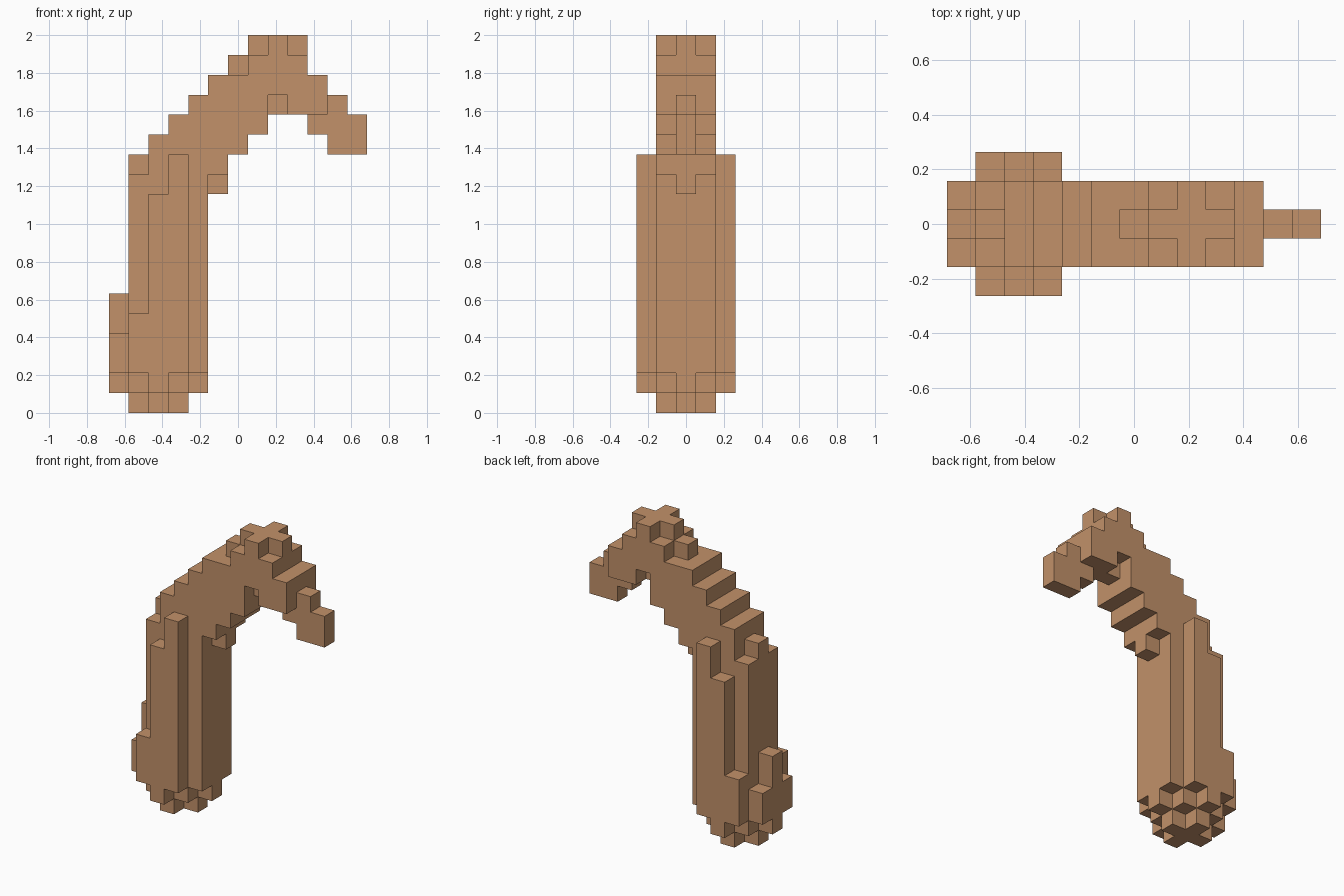
import bpy, bmesh
from mathutils import Vector

cube = bpy.data.objects.get("Cube")
if cube:
    bpy.data.objects.remove(cube, do_unlink=True)

UNIT = 2 / 19          # edge of one block
CENTRE = 6             # middle block along x
AXIS = 2               # block column in the middle of the handle

wood = bpy.data.materials.new("light_brown_wood")
wood.use_nodes = True
BROWN = (0.54, 0.285, 0.143, 1)
wood.diffuse_color = BROWN
wood.node_tree.nodes["Principled BSDF"].inputs["Base Color"].default_value = BROWN


def column(x, sides, low, high):
    """Blocks of one x column, mirrored front to back, from low up to high."""
    return {(x, s * y, z) for y in sides for s in (-1, 1) for z in range(low, high)}


def diamond(radius, z):
    span = range(-radius, radius + 1)
    return {(AXIS + a, b, z) for a in span for b in span if abs(a) + abs(b) <= radius}


def build(name, cells, solid):
    """Make the outer faces of a set of blocks and merge the flat areas."""
    bm = bmesh.new()
    points = {}

    def vert(p):
        key = tuple(round(2 * c) for c in p)
        if key not in points:
            x, y, z = p
            points[key] = bm.verts.new(((x - CENTRE) * UNIT, y * UNIT, (z + 0.5) * UNIT))
        return points[key]

    for cell in sorted(cells):
        for axis in range(3):
            for sign in (-1, 1):
                n = Vector((0, 0, 0))
                n[axis] = sign
                if tuple(int(c + d) for c, d in zip(cell, n)) in solid:
                    continue
                u = Vector((0, 0, 0))
                u[(axis + 1) % 3] = 1
                v = n.cross(u)
                mid = Vector(cell) + n / 2
                bm.faces.new([vert(mid + (a * u + b * v) / 2)
                              for a, b in ((-1, -1), (1, -1), (1, 1), (-1, 1))])
    bmesh.ops.dissolve_limit(bm, angle_limit=0.01, verts=bm.verts[:], edges=bm.edges[:])
    mesh = bpy.data.meshes.new(name)
    bm.to_mesh(mesh)
    bm.free()
    mesh.materials.append(wood)
    bpy.context.collection.objects.link(bpy.data.objects.new(name, mesh))


parts = {}

# Rounded foot of the handle
parts["handle_foot"] = diamond(1, 0) | diamond(2, 1)

# Upright handle with stepped outer ribs
handle = column(1, (0, 1), 2, 12)
for x in (2, 3, 4):
    handle |= column(x, (0, 1), 2, 13)
for x, top in ((1, 5), (2, 11), (3, 13)):
    handle |= column(x, (2,), 2, top)
parts["handle"] = handle

# Spur low on the outer side of the handle
parts["heel_spur"] = column(0, (0,), 2, 6) | column(0, (1,), 2, 4)

# Slanted neck: (x, bottom, top) across the full width
neck = column(1, (0,), 12, 13) | column(5, (0,), 11, 12) | column(6, (0,), 17, 18)
for x, low, high in ((2, 13, 14), (3, 13, 15), (4, 13, 16), (5, 12, 17), (6, 13, 17)):
    neck |= column(x, (0, 1), low, high)
parts["neck"] = neck

# Head with a cross-shaped crown and notched underside
head = column(8, (0,), 15, 16) | column(10, (0,), 14, 15)
for x, low, high in ((7, 14, 18), (8, 16, 19), (9, 15, 18), (10, 15, 17)):
    head |= column(x, (0, 1), low, high)
for x in (7, 9):
    head |= column(x, (0,), 18, 19)
parts["head"] = head

# Narrow hooked tip
parts["beak_tip"] = column(11, (0,), 13, 16) | column(12, (0,), 13, 15)

solid = set().union(*parts.values())
for name, cells in parts.items():
    build(name, cells, solid)
